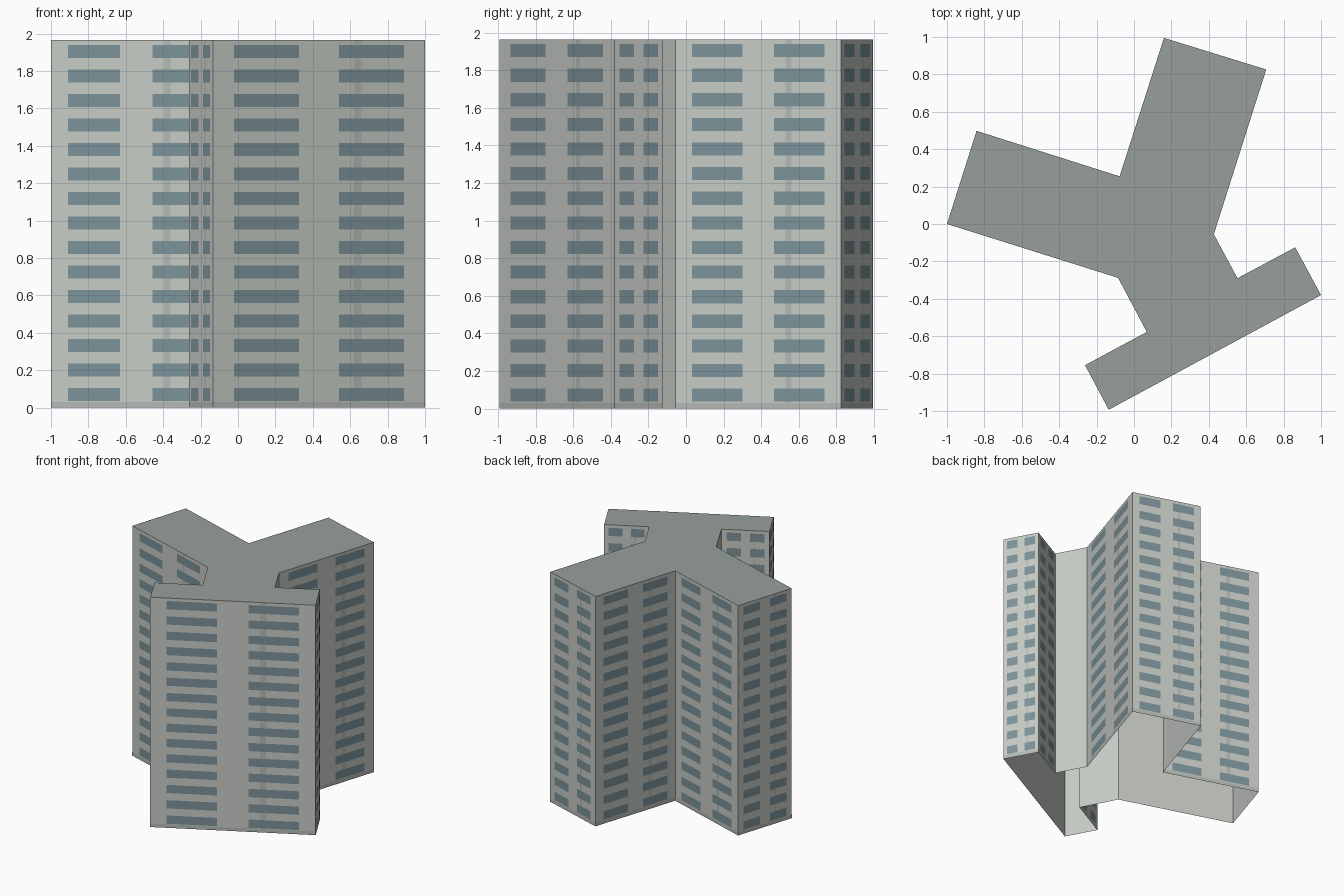
import bpy, bmesh
from mathutils import Vector

if "Cube" in bpy.data.objects:
    bpy.data.objects.remove(bpy.data.objects["Cube"])

H = 1.965
ROWS = 15
PITCH = H / ROWS

# footprint, counter-clockwise seen from above
PLAN = [(-1, 0), (-0.085, -0.288), (0.068, -0.577), (-0.262, -0.755),
        (-0.135, -0.993), (1.0, -0.38), (0.862, -0.125), (0.553, -0.29),
        (0.427, -0.055), (0.707, 0.826), (0.16, 0.995), (-0.077, 0.255),
        (-0.842, 0.498)]
PLAIN_WALLS = (1, 7)  # the short neck walls carry no windows


def material(name, rgb):
    m = bpy.data.materials.new(name)
    m.diffuse_color = (*rgb, 1)
    m.use_nodes = True
    m.node_tree.nodes["Principled BSDF"].inputs["Base Color"].default_value = m.diffuse_color
    return m


def finish(name, bm, mats):
    me = bpy.data.meshes.new(name)
    bm.to_mesh(me)
    bm.free()
    for m in mats:
        me.materials.append(m)
    ob = bpy.data.objects.new(name, me)
    bpy.context.collection.objects.link(ob)
    return ob


def wall_panel(bm, i, u0, u1, z0, z1, gap):
    """Flat panel on wall i, between fractions u0..u1 and heights z0..z1."""
    a = Vector((*PLAN[i], 0))
    d = Vector((*PLAN[(i + 1) % len(PLAN)], 0)) - a
    out = Vector((d.y, -d.x, 0)).normalized() * gap
    pts = [(u0, z0), (u1, z0), (u1, z1), (u0, z1)]
    bm.faces.new([bm.verts.new(a + d * u + out + Vector((0, 0, z)))
                  for u, z in pts])


wall_mat = material("wall_grey", (0.57, 0.60, 0.56))
roof_mat = material("roof_grey", (0.31, 0.35, 0.33))
glass_mat = material("window_blue_grey", (0.20, 0.29, 0.32))
trim_mat = material("trim_grey", (0.46, 0.49, 0.46))

# tower shell: walls and roof, open underneath
bm = bmesh.new()
low = [bm.verts.new((x, y, 0)) for x, y in PLAN]
top = [bm.verts.new((x, y, H)) for x, y in PLAN]
n = len(PLAN)
for i in range(n):
    j = (i + 1) % n
    bm.faces.new((low[i], low[j], top[j], top[i]))
roof = bm.faces.new(top)
roof.material_index = 1
finish("tower_shell", bm, [wall_mat, roof_mat])

# windows, downpipe stripes and base bands on every wide wall
windows, stripes, bands = bmesh.new(), bmesh.new(), bmesh.new()
for i in range(n):
    if i in PLAIN_WALLS:
        continue
    for r in range(ROWS):
        z = r * PITCH + 0.036
        wall_panel(windows, i, 0.10, 0.405, z, z + 0.07, 0.002)
        wall_panel(windows, i, 0.595, 0.90, z, z + 0.07, 0.002)
    wall_panel(stripes, i, 0.665, 0.70, 0.03, H, 0.001)
    wall_panel(bands, i, 0, 1, 0, 0.03, 0.001)
finish("windows", windows, [glass_mat])
finish("wall_stripes", stripes, [trim_mat])
finish("base_bands", bands, [trim_mat])
